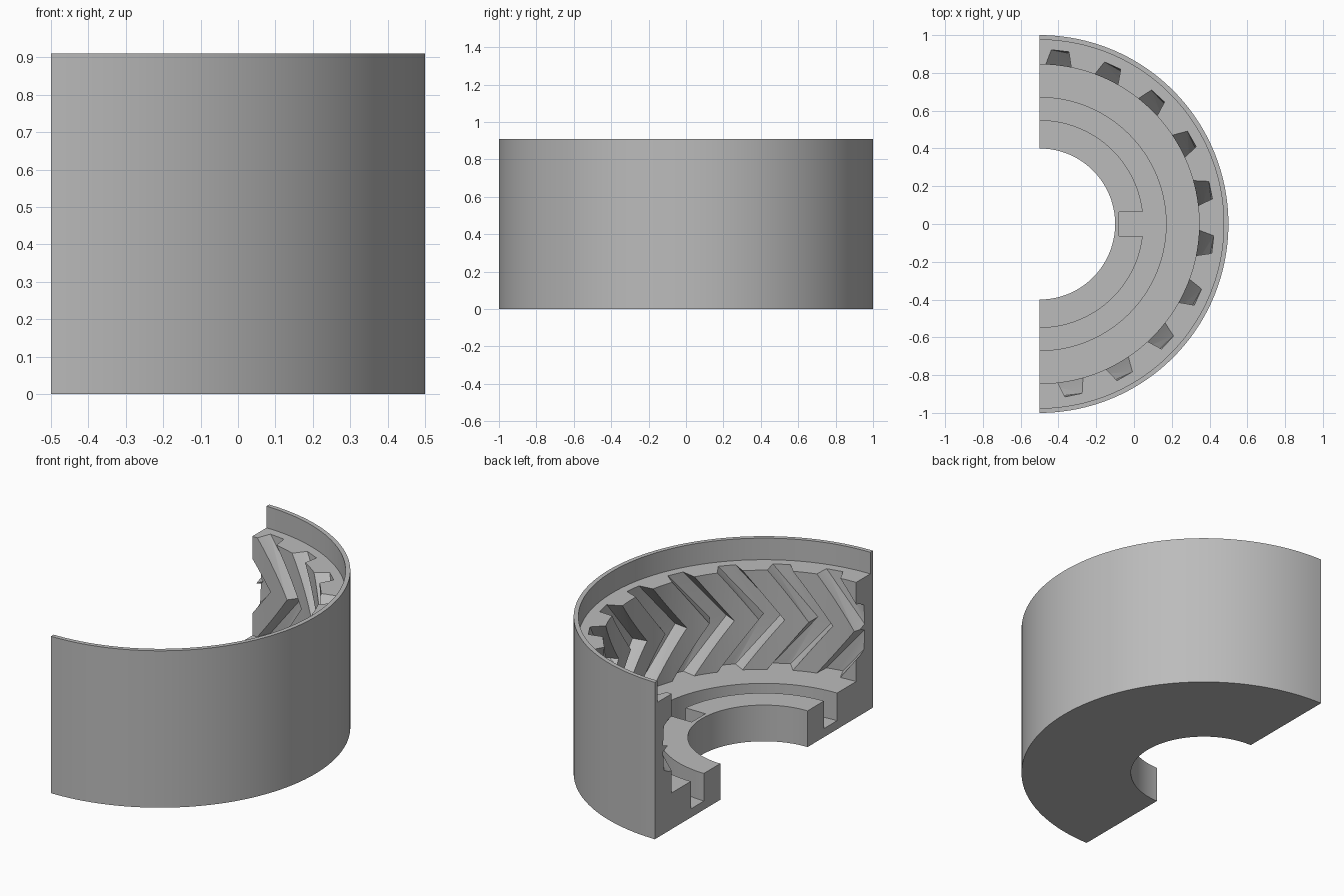
import bpy, bmesh
from math import radians, cos, sin

AXIS_X = -0.5                      # the ring axis lies on the cut plane
SHELF, FLOOR, GROOVE = 0.785, 0.21, 0.05
TIP, ROOT, WALL = 0.845, 0.925, 0.975

cube = bpy.data.objects.get("Cube")
if cube:
    bpy.data.objects.remove(cube, do_unlink=True)

grey = bpy.data.materials.new("plain grey")
grey.use_nodes = True
grey.diffuse_color = (0.5, 0.5, 0.5, 1)
grey.node_tree.nodes["Principled BSDF"].inputs["Base Color"].default_value = (0.5, 0.5, 0.5, 1)


def polar(r, deg, z):
    return (AXIS_X + r * cos(radians(deg)), r * sin(radians(deg)), z)


def loft(bm, sections, triangles=False):
    """Closed solid through a row of matching closed outlines."""
    rows = [[bm.verts.new(p) for p in s] for s in sections]
    n = len(rows[0])
    sides = []
    for a, b in zip(rows, rows[1:]):
        for i in range(n):
            j = (i + 1) % n
            sides.append(bm.faces.new((a[i], a[j], b[j], b[i])))
    bm.faces.new(rows[0])
    bm.faces.new(rows[-1][::-1])
    if triangles:
        bmesh.ops.triangulate(bm, faces=sides)


def finish(bm, name):
    bmesh.ops.recalc_face_normals(bm, faces=bm.faces)
    mesh = bpy.data.meshes.new(name)
    bm.to_mesh(mesh)
    bm.free()
    mesh.materials.append(grey)
    ob = bpy.data.objects.new(name, mesh)
    bpy.context.collection.objects.link(ob)
    return ob


def half_turn(name, profile, steps=90):
    bm = bmesh.new()
    loft(bm, [[polar(r, -90 + 180 * i / steps, z) for r, z in profile]
              for i in range(steps + 1)])
    return finish(bm, name)


def cut(ob, cutter):
    cutter.hide_render = True
    mod = ob.modifiers.new("cut", 'BOOLEAN')
    mod.operation, mod.solver, mod.object = 'DIFFERENCE', 'EXACT', cutter
    select(ob)
    bpy.ops.object.modifier_apply(modifier=mod.name)
    bpy.data.objects.remove(cutter, do_unlink=True)


def select(ob):
    bpy.ops.object.select_all(action='DESELECT')
    ob.select_set(True)
    bpy.context.view_layer.objects.active = ob


# Half housing: outer wall, floor, ring groove and hub
housing = half_turn("housing", [
    (0.4, 0), (1, 0), (1, 0.91), (WALL, 0.91), (WALL, FLOOR), (0.67, FLOOR),
    (0.67, GROOVE), (0.55, GROOVE), (0.55, FLOOR), (0.4, FLOOR)])

# Slot in the hub, open to the groove
bm = bmesh.new()
loft(bm, [[(x, y, z) for x, y in ((-0.08, -0.063), (0.1, -0.063), (0.1, 0.063), (-0.08, 0.063))]
          for z in (GROOVE + 0.001, 0.3)])
cut(housing, finish(bm, "slot_cutter"))

# Inner gear ring with chevron tooth gaps
gear = half_turn("gear_ring", [(TIP, FLOOR), (WALL, FLOOR), (WALL, SHELF), (TIP, SHELF)])
GAP = [(0.78, -6), (TIP, -4.6), (ROOT, -2.9), (ROOT, 2.9), (TIP, 4.6), (0.78, 6)]
MID, HALF, SWEEP = (SHELF + FLOOR) / 2, (SHELF - FLOOR) / 2, 15
bm = bmesh.new()
for k in range(-2, 11):
    centre = 83.2 - 18 * k
    loft(bm, [[polar(r, centre + a + SWEEP * (abs(t) - 1), MID + HALF * t) for r, a in GAP]
              for t in (-1.02, 0, 1.02)], triangles=True)
cut(gear, finish(bm, "gap_cutter"))

for ob in (housing, gear):
    select(ob)
    bpy.ops.object.shade_smooth_by_angle(angle=radians(20))
